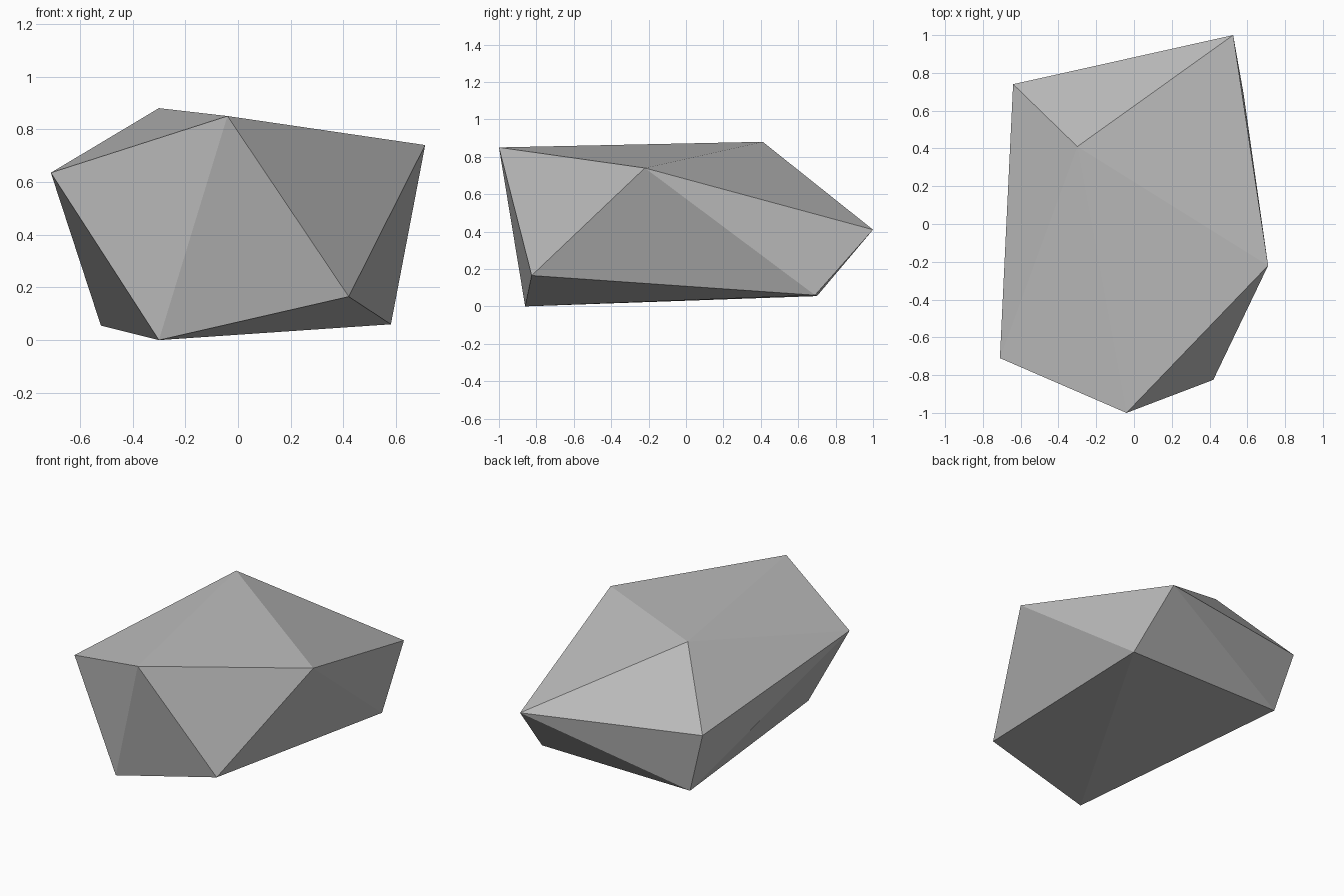
import bpy
import bmesh

cube = bpy.data.objects.get("Cube")
if cube:
    bpy.data.objects.remove(cube, do_unlink=True)

# Plain grey stone material
stone = bpy.data.materials.new("stone_grey")
stone.use_nodes = True
grey = (0.5, 0.5, 0.5, 1.0)
stone.diffuse_color = grey
stone.node_tree.nodes["Principled BSDF"].inputs["Base Color"].default_value = grey

# Corners of the boulder: crown, shoulder ring, foot
crown = [(-0.30, 0.41, 0.88), (-0.04, -1.0, 0.85), (0.71, -0.22, 0.74)]
shoulder = [(-0.71, -0.71, 0.635), (-0.64, 0.74, 0.47), (0.525, 1.0, 0.41)]
foot = [(-0.30, -0.86, 0.0), (0.42, -0.825, 0.165),
        (0.58, 0.69, 0.06), (-0.52, 0.70, 0.055)]

# Boulder: flat-faceted convex skin around the corners
bm = bmesh.new()
for corner in crown + shoulder + foot:
    bm.verts.new(corner)
bmesh.ops.convex_hull(bm, input=list(bm.verts))
bmesh.ops.recalc_face_normals(bm, faces=list(bm.faces))
for face in bm.faces:
    face.smooth = False

mesh = bpy.data.meshes.new("boulder")
bm.to_mesh(mesh)
bm.free()
mesh.materials.append(stone)
boulder = bpy.data.objects.new("boulder", mesh)
bpy.context.scene.collection.objects.link(boulder)
